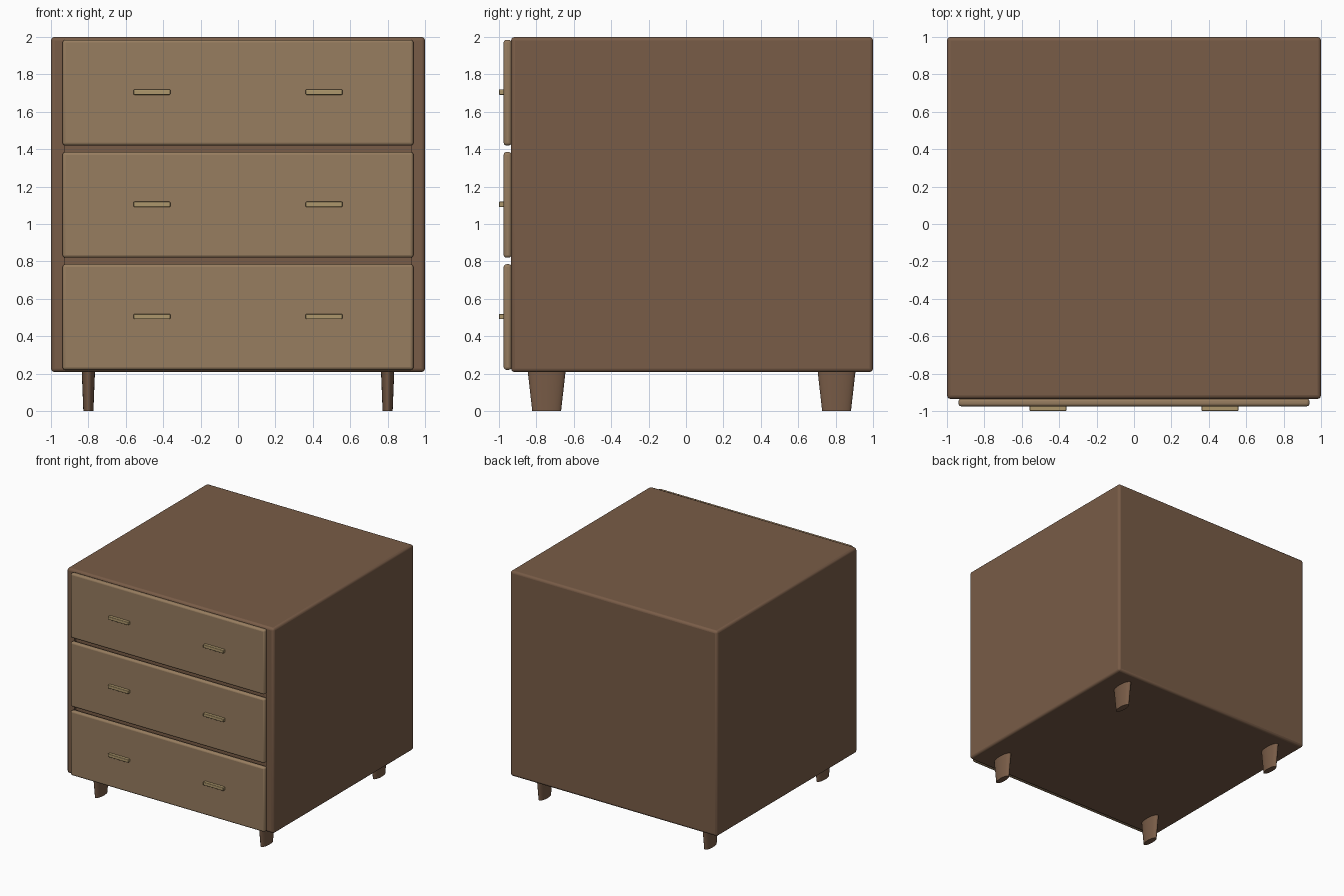
import bpy, math

if "Cube" in bpy.data.objects:
    bpy.data.objects.remove(bpy.data.objects["Cube"])


def material(name, rgb):
    m = bpy.data.materials.new(name)
    m.diffuse_color = (*rgb, 1)
    m.use_nodes = True
    m.node_tree.nodes["Principled BSDF"].inputs["Base Color"].default_value = m.diffuse_color
    return m


dark_wood = material("dark_wood", (0.19, 0.107, 0.063))
light_wood = material("light_wood", (0.31, 0.205, 0.115))
brass = material("brass", (0.42, 0.31, 0.15))


def finish(ob, mat, bevel=0, segments=3):
    ob.data.materials.append(mat)
    if bevel:
        b = ob.modifiers.new("round_edges", 'BEVEL')
        b.width, b.segments, b.limit_method = bevel, segments, 'ANGLE'
    bpy.ops.object.shade_smooth_by_angle(angle=math.radians(35))
    return ob


def box(name, lo, hi, mat, bevel=0, segments=3):
    bpy.ops.mesh.primitive_cube_add(size=1, location=[(a + b) / 2 for a, b in zip(lo, hi)])
    ob = bpy.context.object
    ob.name = name
    ob.scale = [b - a for a, b in zip(lo, hi)]
    bpy.ops.object.transform_apply(location=False, rotation=False, scale=True)
    return finish(ob, mat, bevel, segments)


# Cabinet body with a shallow recess behind the drawers
cutter = box("recess_cutter", (-0.925, -1.1, 0.25), (0.925, -0.915, 1.955), dark_wood)
cutter.hide_render = True
cutter.hide_set(True)
body = box("cabinet_body", (-1, -0.935, 0.208), (1, 1, 2), dark_wood, 0.02)
cut = body.modifiers.new("recess", 'BOOLEAN')
cut.operation, cut.object, cut.solver = 'DIFFERENCE', cutter, 'EXACT'

# Drawer fronts, each with a pair of bar handles
for i, bottom in enumerate((0.22, 0.82, 1.42)):
    box(f"drawer_front_{i + 1}", (-0.938, -0.975, bottom), (0.938, -0.933, bottom + 0.565),
        light_wood, 0.015)
    z = bottom + 0.285
    for side, x in (("left", -0.46), ("right", 0.46)):
        box(f"handle_{i + 1}_{side}", (x - 0.098, -1, z - 0.014), (x + 0.098, -0.97, z + 0.014),
            brass, 0.004, 2)

# Tapered oval legs
for depth, y in (("front", -0.745), ("back", 0.805)):
    for side, x in (("left", -0.8), ("right", 0.8)):
        bpy.ops.mesh.primitive_cone_add(vertices=32, radius1=0.077, radius2=0.102,
                                        depth=0.22, location=(x, y, 0.11))
        leg = bpy.context.object
        leg.name = f"{depth}_leg_{side}"
        leg.scale.x = 0.35
        bpy.ops.object.transform_apply(location=False, rotation=False, scale=True)
        finish(leg, dark_wood)
